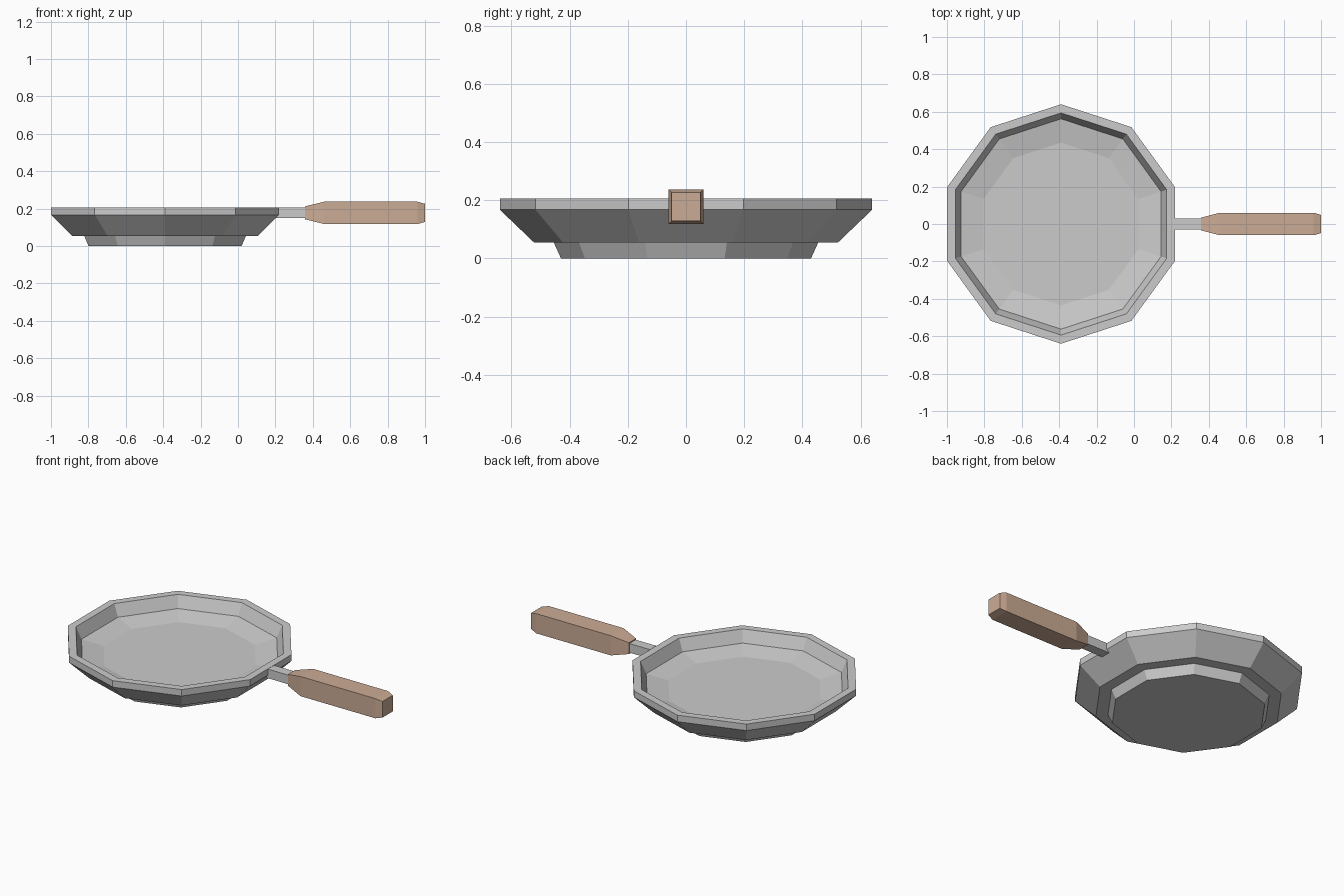
import bpy, bmesh
from math import cos, sin, pi

if "Cube" in bpy.data.objects:
    bpy.data.objects.remove(bpy.data.objects["Cube"])

CX = -0.39  # centre of the pan
SIDES = 10


def loft(name, rings, material=None):
    """Skin a list of closed rings and cap both ends."""
    bm = bmesh.new()
    loops = [[bm.verts.new(p) for p in ring] for ring in rings]
    n = len(rings[0])
    for a, b in zip(loops, loops[1:]):
        for i in range(n):
            j = (i + 1) % n
            bm.faces.new((a[i], a[j], b[j], b[i]))
    bm.faces.new(loops[0][::-1])
    bm.faces.new(loops[-1])
    bmesh.ops.recalc_face_normals(bm, faces=bm.faces)
    mesh = bpy.data.meshes.new(name)
    bm.to_mesh(mesh)
    bm.free()
    obj = bpy.data.objects.new(name, mesh)
    bpy.context.collection.objects.link(obj)
    if material:
        mesh.materials.append(material)
    return obj


def decagon(r, z):
    angles = [pi / 2 + 2 * pi * i / SIDES for i in range(SIDES)]
    return [(CX + r * cos(a), r * sin(a), z) for a in angles]


def rectangle(x, half_y, z0, z1):
    return [(x, -half_y, z0), (x, half_y, z0), (x, half_y, z1), (x, -half_y, z1)]


# Pan: stepped base, flared wall, flat rim, then down inside to the floor
pan_profile = [(0.43, 0.0), (0.455, 0.055), (0.523, 0.055), (0.64, 0.167),
               (0.64, 0.206), (0.594, 0.206), (0.562, 0.135), (0.435, 0.112)]
loft("pan", [decagon(r, z) for r, z in pan_profile])

# Metal stem, its inner end following the rim and the flared wall
stem_side = [(0.22, 0.206), (0.22, 0.167), (0.203, 0.151), (0.37, 0.151), (0.37, 0.206)]
loft("handle_stem", [[(x, y, z) for x, z in stem_side] for y in (-0.03, 0.03)])

# Wooden grip, tapered towards the stem and chamfered at the end
wood = bpy.data.materials.new("wood")
wood.diffuse_color = (0.60, 0.41, 0.30, 1)
wood.use_nodes = True
wood.node_tree.nodes["Principled BSDF"].inputs["Base Color"].default_value = wood.diffuse_color
grip_sections = [(0.357, 0.034, 0.144, 0.212), (0.46, 0.06, 0.118, 0.237),
                 (0.96, 0.06, 0.118, 0.237), (1.0, 0.049, 0.129, 0.226)]
loft("handle_grip", [rectangle(*s) for s in grip_sections], wood)
